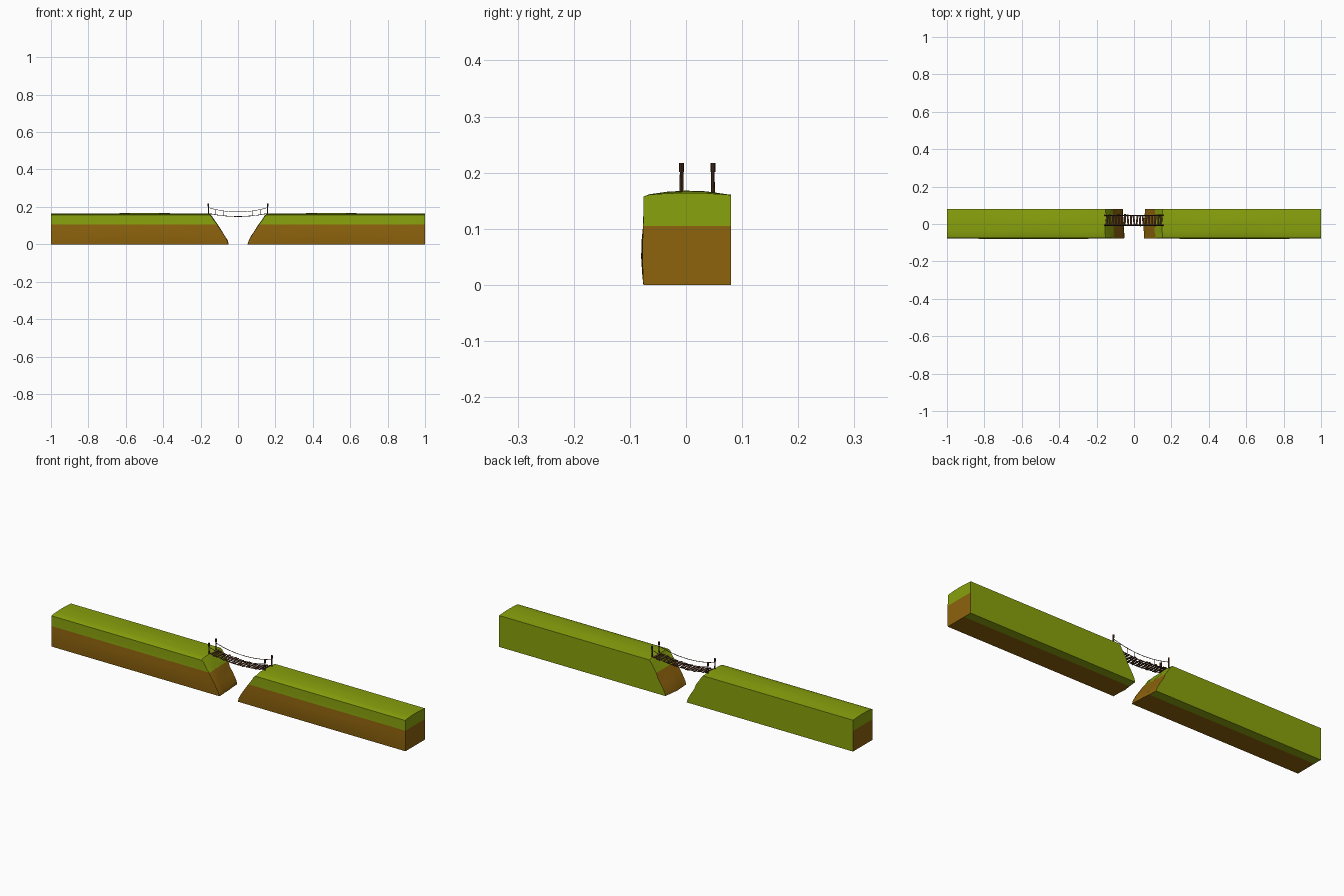
import bpy, bmesh, math, random
from mathutils import Vector

if "Cube" in bpy.data.objects:
    bpy.data.objects.remove(bpy.data.objects["Cube"])

random.seed(4)

def mat(name, rgb):
    m = bpy.data.materials.new(name)
    m.diffuse_color = (*rgb, 1)
    m.use_nodes = True
    m.node_tree.nodes["Principled BSDF"].inputs["Base Color"].default_value = m.diffuse_color
    return m

GRASS = mat("grass green", (0.25, 0.36, 0.004))
EARTH = mat("earth brown", (0.27, 0.125, 0.004))
WOOD = mat("dark wood", (0.075, 0.028, 0.012))
ROPE = mat("rope brown", (0.10, 0.045, 0.018))

def finish(name, bm, mats, angle=None):
    bmesh.ops.recalc_face_normals(bm, faces=bm.faces)
    me = bpy.data.meshes.new(name)
    bm.to_mesh(me)
    bm.free()
    for m in mats:
        me.materials.append(m)
    ob = bpy.data.objects.new(name, me)
    bpy.context.collection.objects.link(ob)
    if angle:
        bpy.ops.object.select_all(action='DESELECT')
        ob.select_set(True)
        bpy.context.view_layer.objects.active = ob
        bpy.ops.object.shade_smooth_by_angle(angle=math.radians(angle))
    return ob

# --- ground banks: a lattice box with a domed top and a sloping cliff end ---
US = [0, .1, .2, .3, .4, .5, .6, .7, .8, .9, .96, 1]       # outer end -> cliff
YS = [-.076, -.066, -.035, 0, .035, .08]
ZS = [0, .02, .05, .08, .105, .13, .150, .160]
CLIFF = [.052, .058, .075, .095, .112, .130, .142, .152]   # cliff x at each height

def bank(name, side):
    nu, ny, nz = len(US) - 1, len(YS) - 1, len(ZS) - 1
    wob = [[random.uniform(-.005, .005) if 0 < j < ny else 0 for k in ZS] for j in range(ny + 1)]
    bm = bmesh.new()
    cache = {}
    def v(i, j, k):
        if (i, j, k) not in cache:
            y, z, u = YS[j], ZS[k], US[i]
            edge = CLIFF[k] + wob[j][k] * (1 if 0 < k < nz else .5)
            edge += .008 * max(0, y) / .08 * (1 if k < 4 else 0)
            x = 1 + (edge - 1) * u
            if k == nz:                       # gently domed turf
                hump = .004 + .004 * math.exp(-((x - .5) / .16) ** 2)
                z += hump * max(0, 1 - ((y - .005) / .078) ** 2)
                z -= .003 if j == 0 else 0
            if j == 0:                        # bulging front of the earth
                y -= .004 * math.sin(math.pi * min(1, z / .11)) * (.4 + .6 * math.sin(math.pi * u))
            cache[i, j, k] = bm.verts.new((side * x, y, z))
        return cache[i, j, k]
    def quad(a, b, c, d, green):
        f = bm.faces.new([v(*p) for p in (a, b, c, d)])
        f.material_index = 0 if green else 1
    for i in range(nu):
        for j in range(ny):
            for k in (0, nz):                 # underside and turf
                quad((i, j, k), (i+1, j, k), (i+1, j+1, k), (i, j+1, k), k or j == ny - 1)
        for k in range(nz):
            for j in (0, ny):                 # front and back
                quad((i, j, k), (i+1, j, k), (i+1, j, k+1), (i, j, k+1), j or k >= 4)
    for j in range(ny):
        for k in range(nz):
            for i in (0, nu):                 # outer end and cliff
                quad((i, j, k), (i, j+1, k), (i, j+1, k+1), (i, j, k+1), k >= 4)
    finish(name, bm, [GRASS, EARTH], 25)

bank("left_bank", -1)
bank("right_bank", 1)

# --- bridge ---
Y0, Y1 = -.008, .048                          # the two sides of the bridge
def sag(x, ends, mid):
    return mid + (ends - mid) * (x / .158) ** 2

def box(bm, centre, size, yaw=0, pitch=0):
    vs = bmesh.ops.create_cube(bm, size=1)['verts']
    bmesh.ops.scale(bm, vec=size, verts=vs)
    from mathutils import Matrix
    r = Matrix.Rotation(yaw, 3, 'Z') @ Matrix.Rotation(pitch, 3, 'Y')
    bmesh.ops.rotate(bm, cent=(0, 0, 0), matrix=r, verts=vs)
    bmesh.ops.translate(bm, vec=centre, verts=vs)

# posts with a thicker head
bm = bmesh.new()
for x in (-.158, .158):
    for y in (Y0, Y1):
        r = bmesh.ops.create_cone(bm, cap_ends=True, segments=8, radius1=.0035, radius2=.003, depth=.065)
        bmesh.ops.translate(bm, vec=(x, y, .182), verts=r['verts'])
        r = bmesh.ops.create_cone(bm, cap_ends=True, segments=8, radius1=.0042, radius2=.0042, depth=.016)
        bmesh.ops.translate(bm, vec=(x, y, .209), verts=r['verts'])
finish("bridge_posts", bm, [WOOD], 40)

# planks, slightly crooked
bm = bmesh.new()
N = 19
for n in range(N):
    x = -.146 + .292 * n / (N - 1)
    slope = -math.atan(2 * .016 * x / .158 ** 2)
    box(bm, (x, .02 + random.uniform(-.002, .002), sag(x, .165, .149)),
        (.0095, .058 + random.uniform(-.006, .006), .003),
        random.uniform(-.12, .12), slope)
finish("bridge_planks", bm, [WOOD])

def rope(name, pts, r):
    cu = bpy.data.curves.new(name, 'CURVE')
    cu.dimensions = '3D'
    cu.bevel_depth = r
    cu.bevel_resolution = 1
    cu.materials.append(ROPE)
    for line in pts:
        s = cu.splines.new('POLY')
        s.points.add(len(line) - 1)
        for p, c in zip(s.points, line):
            p.co = (*c, 1)
    bpy.context.collection.objects.link(bpy.data.objects.new(name, cu))

# hand ropes, floor ropes and hangers
xs = [-.158 + .316 * i / 16 for i in range(17)]
rope("hand_ropes", [[(x, y, sag(x, .196, .173)) for x in xs] for y in (Y0, Y1)], .0014)
rope("floor_ropes", [[(x, y, sag(x, .165, .148)) for x in xs] for y in (Y0 + .003, Y1 - .003)], .0014)
rope("hanger_ropes", [[(x, y, sag(x, .196, .173)), (x, y, sag(x, .165, .148))]
                      for y in (Y0, Y1) for x in xs[2:-2:2]], .0007)
